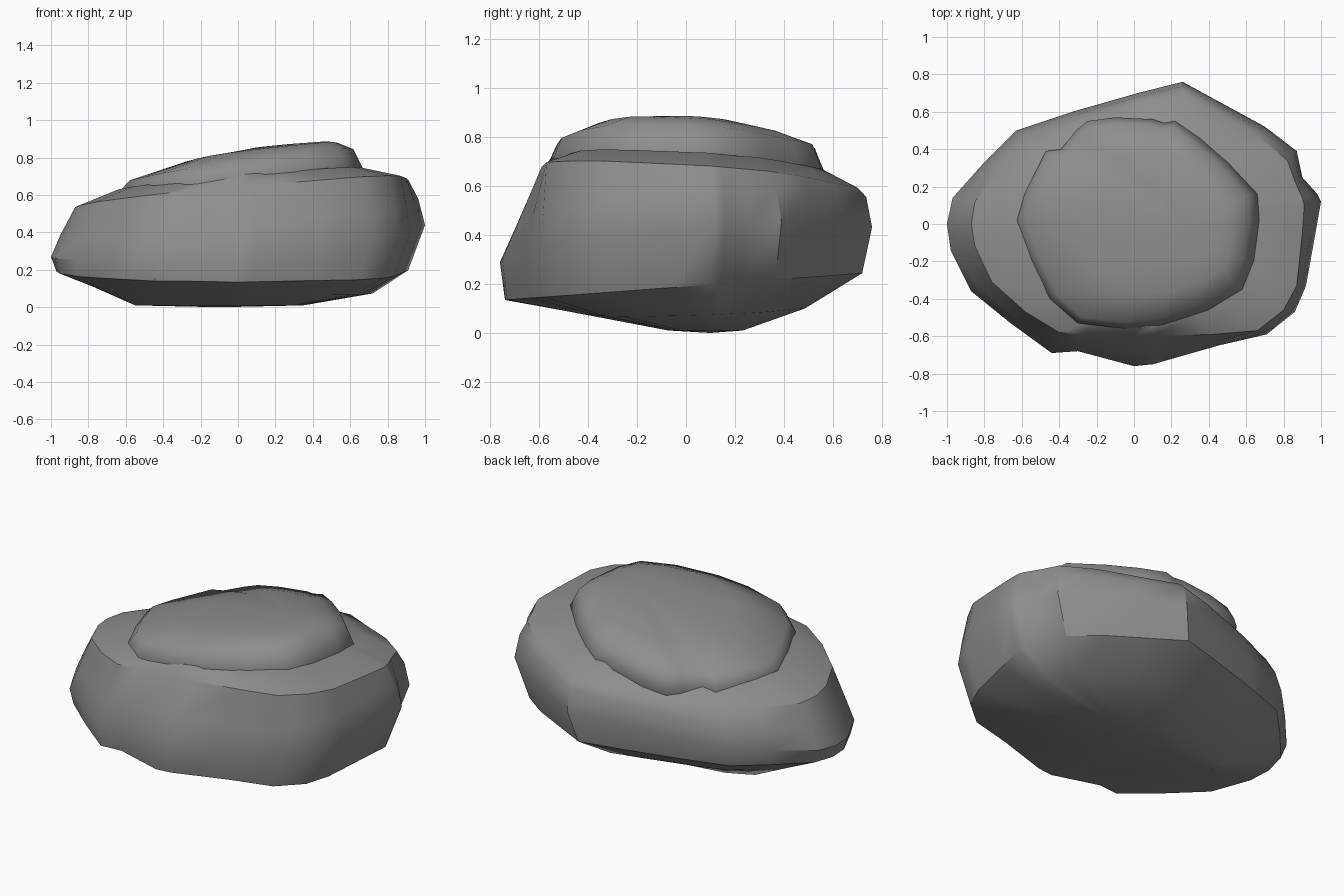
import bpy
import bmesh
import math

default_cube = bpy.data.objects.get("Cube")
if default_cube:
    bpy.data.objects.remove(default_cube, do_unlink=True)

# Single stone colour
stone = bpy.data.materials.new("grey_stone")
stone.use_nodes = True
stone_colour = (0.27, 0.27, 0.27, 1)
stone.diffuse_color = stone_colour
shader = stone.node_tree.nodes["Principled BSDF"]
shader.inputs["Base Color"].default_value = stone_colour
shader.inputs["Roughness"].default_value = 0.9


def blend(first, second, amount):
    """Outline part way between two outlines."""
    return [(a[0] + (b[0] - a[0]) * amount, a[1] + (b[1] - a[1]) * amount)
            for a, b in zip(first, second)]


def add_ring(bm, outline, scale, offset, height, tilt):
    """Scaled copy of the outline lying on a tilted plane."""
    ring = []
    for px, py in outline:
        x = px * scale[0] + offset[0]
        y = py * scale[1] + offset[1]
        z = height + tilt[0] * x + tilt[1] * y
        ring.append(bm.verts.new((x, y, z)))
    return ring


def close_ring(bm, ring, tip):
    """Fan of triangles from a ring to one tip point."""
    centre = bm.verts.new(tip)
    for a, b in zip(ring, ring[1:] + ring[:1]):
        bm.faces.new((a, b, centre))


def build_stone(name, layers, low_tip, high_tip, sharp_angle):
    """Loft a stone through its layers, from the bottom up."""
    bm = bmesh.new()
    rings = [add_ring(bm, *layer) for layer in layers]
    for low, high in zip(rings, rings[1:]):
        for i in range(len(low)):
            j = (i + 1) % len(low)
            bm.faces.new((low[i], low[j], high[j], high[i]))
    close_ring(bm, rings[0], low_tip)
    close_ring(bm, rings[-1], high_tip)
    bmesh.ops.recalc_face_normals(bm, faces=bm.faces)
    mesh = bpy.data.meshes.new(name)
    bm.to_mesh(mesh)
    bm.free()
    mesh.materials.append(stone)
    stone_object = bpy.data.objects.new(name, mesh)
    bpy.context.collection.objects.link(stone_object)
    bpy.ops.object.select_all(action="DESELECT")
    stone_object.select_set(True)
    bpy.context.view_layer.objects.active = stone_object
    bpy.ops.object.shade_smooth_by_angle(angle=math.radians(sharp_angle))


# Lower boulder: widest outline, counter-clockwise
belt = [
    (1, .12), (.98, .16), (.9, .25), (.87, .39), (.7, .52), (.48, .64),
    (.26, .76), (.02, .7), (-.33, .6), (-.63, .5), (-.8, .33), (-.97, .14),
    (-1, 0), (-.98, -.14), (-.87, -.36), (-.66, -.53), (-.44, -.69),
    (-.3, -.68), (0, -.76), (.1, -.75), (.45, -.65), (.71, -.59),
    (.86, -.47), (.92, -.33), (.97, -.05),
]
# Shoulder outline, point for point above the belt
shoulder = [
    (.91, .1), (.9, .14), (.86, .23), (.82, .34), (.65, .48), (.45, .59),
    (.26, .7), (.02, .65), (-.3, .55), (-.56, .45), (-.71, .3), (-.85, .12),
    (-.87, 0), (-.85, -.12), (-.76, -.31), (-.58, -.47), (-.4, -.58),
    (-.28, -.59), (0, -.6), (.1, -.6), (.42, -.59), (.66, -.57),
    (.8, -.46), (.87, -.33), (.9, -.05),
]
full = (1, 1)
centred = (0, 0)
# Each layer: outline, scale, offset, height, tilt
boulder_layers = [
    (belt, (.45, .2), (-.1, .08), .01, (0, 0)),              # keel
    (belt, (.75, .6), (-.03, .03), .09, (-.027, .03)),       # belly
    (belt, (.94, .96), (-.03, -.01), .19, (0, .075)),        # foot edge
    (belt, full, centred, .35, (.08, .08)),
    (blend(belt, shoulder, .4), full, centred, .48, (.095, .07)),
    (shoulder, full, centred, .61, (.085, -.055)),
    (belt, (.68, .73), (.03, 0), .68, (.085, -.05)),         # ledge
]
build_stone("lower_boulder", boulder_layers,
            (-.1, .1, 0), (.1, 0, .73), 36)

# Cap slab resting on the ledge
cap = [
    (.67, .02), (.66, .16), (.5, .33), (.35, .46), (.22, .55), (.16, .54),
    (.1, .56), (-.1, .57), (-.25, .55), (-.31, .5), (-.39, .4),
    (-.47, .39), (-.59, .15), (-.63, .02), (-.55, -.2), (-.45, -.4),
    (-.3, -.53), (-.05, -.56), (.15, -.54), (.4, -.46), (.58, -.35),
    (.64, -.2),
]
cap_layers = [
    (cap, (.98, .98), centred, .6, (.1, 0)),                 # buried base
    (cap, full, centred, .68, (.09, -.04)),                  # lower rim
    (cap, (.92, .94), centred, .76, (.14, -.035)),           # upper rim
    (cap, (.62, .66), (.12, 0), .814, (.12, -.05)),          # crown
    (cap, (.3, .3), (.28, 0), .845, (.085, -.02)),
]
build_stone("cap_slab", cap_layers,
            (0, 0, .6), (.28, -.02, .873), 65)
